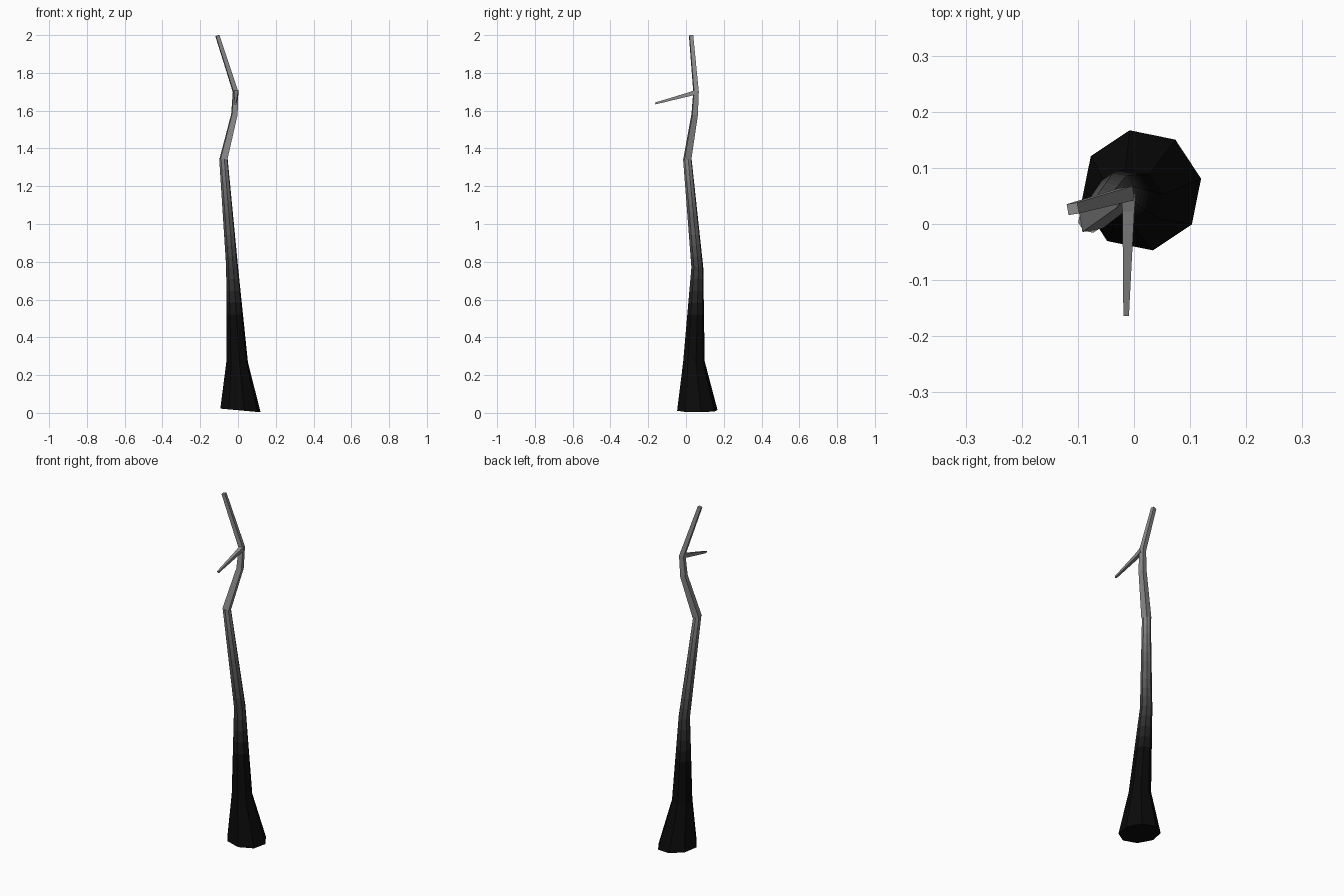
import bpy, math
from mathutils import Vector

if "Cube" in bpy.data.objects:
    bpy.data.objects.remove(bpy.data.objects["Cube"])

SHADES = 16
mats = []


def shade_at(z):
    # charred black at the foot fading to grey higher up
    t = min(max((z - 0.45) / 0.95, 0), 1)
    return 0.003 + 0.26 * t ** 1.6


for i in range(SHADES):
    v = shade_at(0.4 + i / (SHADES - 1))
    m = bpy.data.materials.new("bark_shade_%02d" % i)
    m.diffuse_color = (v, v, v, 1)
    m.use_nodes = True
    m.node_tree.nodes["Principled BSDF"].inputs["Base Color"].default_value = m.diffuse_color
    mats.append(m)


def ring(centre, radius, axis, sides, phase):
    axis = Vector(axis).normalized()
    u = (Vector((1, 0, 0)) - axis * axis.x).normalized()
    w = axis.cross(u)
    pts = []
    for k in range(sides):
        a = math.radians(phase) + 2 * math.pi * k / sides
        pts.append(Vector(centre) + radius * (math.cos(a) * u + math.sin(a) * w))
    return pts


def limb(name, stations, sides, phase):
    """Tapered faceted limb; stations are (centre, radius, ring axis)."""
    key = [ring(c, r, ax, sides, phase) for c, r, ax in stations]
    rings = [key[0]]
    for a, b in zip(key, key[1:]):
        # extra rings in long segments carry the shade gradient
        n = max(1, round((b[0] - a[0]).length / 0.06))
        for i in range(1, n + 1):
            rings.append([p.lerp(q, i / n) for p, q in zip(a, b)])
    verts = [p for r in rings for p in r]
    faces = [tuple(reversed(range(sides)))]
    for i in range(len(rings) - 1):
        for k in range(sides):
            a, b = i * sides + k, i * sides + (k + 1) % sides
            faces.append((a, b, b + sides, a + sides))
    faces.append(tuple(range(len(verts) - sides, len(verts))))
    me = bpy.data.meshes.new(name)
    me.from_pydata(verts, [], faces)
    for m in mats:
        me.materials.append(m)
    for p in me.polygons:
        p.material_index = min(max(round((p.center.z - 0.4) * (SHADES - 1)), 0), SHADES - 1)
    ob = bpy.data.objects.new(name, me)
    bpy.context.collection.objects.link(ob)
    return ob


# eight-sided trunk with flared, slightly tilted foot
limb("trunk", [
    ((0.013, 0.060, 0.013), 0.109, (0.09, 0.0, 1)),
    ((-0.004, 0.042, 0.272), 0.058, (0.09, 0.0, 1)),
    ((-0.031, 0.060, 0.77), 0.032, (-0.05, 0.0, 1)),
    ((-0.077, 0.007, 1.345), 0.023, (0.08, 0.0, 1)),
], 8, 11)

# crooked upper stem
limb("upper_stem", [
    ((-0.077, 0.007, 1.343), 0.026, (0.08, 0.05, 1)),
    ((-0.019, 0.046, 1.58), 0.021, (0.15, 0.1, 1)),
    ((-0.013, 0.053, 1.70), 0.018, (-0.1, 0, 1)),
    ((-0.109, 0.027, 1.997), 0.014, (-0.3, -0.09, 1)),
], 4, 55)

# small side twig pointing forward and slightly down
limb("side_twig", [
    ((-0.010, 0.050, 1.698), 0.018, (0, -1, -0.25)),
    ((-0.010, 0.025, 1.689), 0.015, (0, -1, -0.25)),
    ((-0.014, -0.163, 1.638), 0.007, (0, -1, -0.25)),
], 4, 45)
